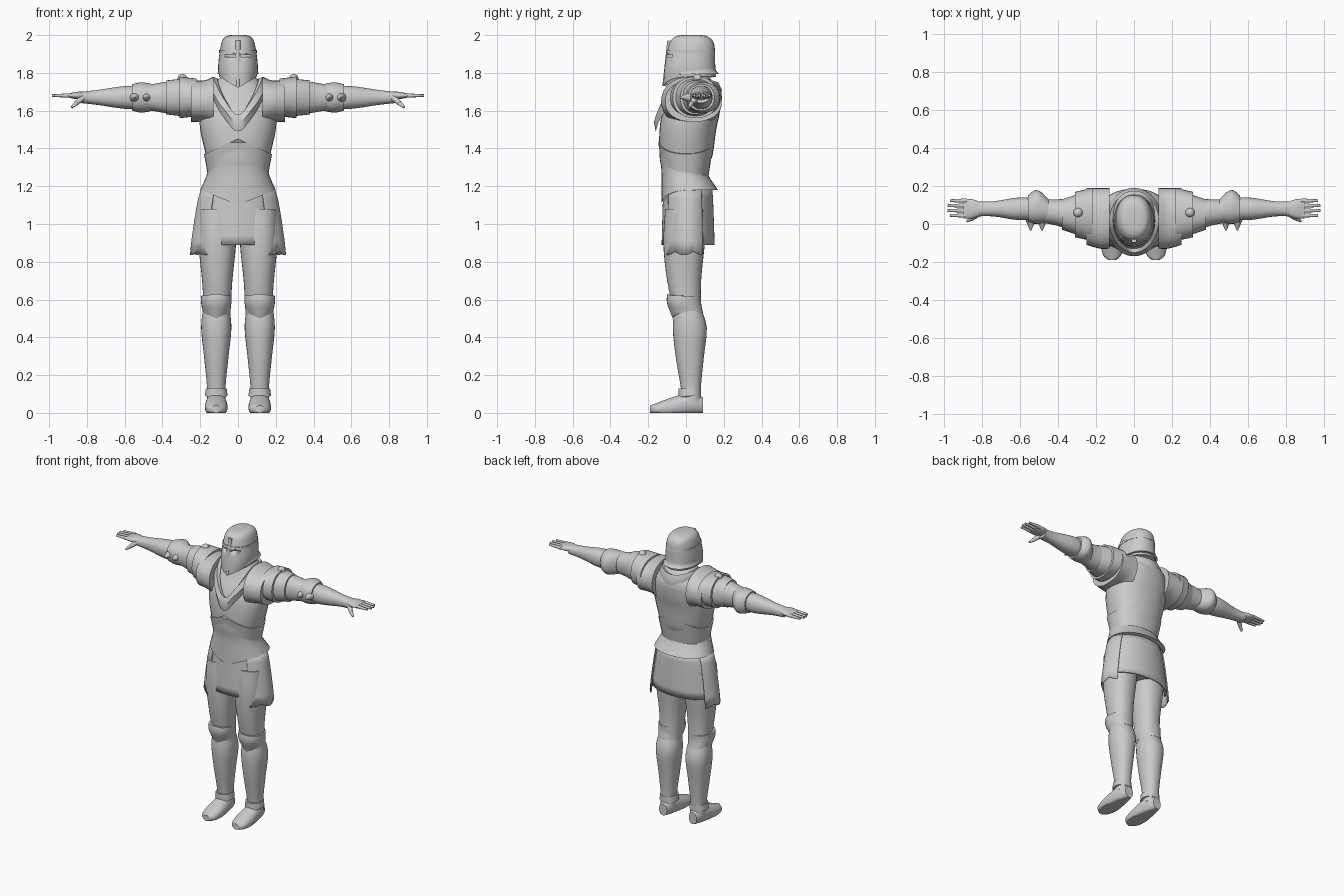
import bpy
import bmesh
import math
from mathutils import Vector

if "Cube" in bpy.data.objects:
    bpy.data.objects.remove(bpy.data.objects["Cube"], do_unlink=True)

grey = (.6, .6, .6, 1)
steel = bpy.data.materials.new("plain steel grey")
steel.use_nodes = True
steel.diffuse_color = grey
steel.node_tree.nodes["Principled BSDF"].inputs["Base Color"].default_value = grey


def finish(bm, name, mirror=False, thickness=0):
    """Turn a bmesh into a smooth, coloured and optionally mirrored object."""
    for vert in bm.verts:
        vert.co.z = max(vert.co.z, 0)
    bmesh.ops.recalc_face_normals(bm, faces=bm.faces)
    mesh = bpy.data.meshes.new(name)
    bm.to_mesh(mesh)
    bm.free()
    mesh.materials.append(steel)
    obj = bpy.data.objects.new(name, mesh)
    bpy.context.collection.objects.link(obj)
    bpy.ops.object.select_all(action="DESELECT")
    obj.select_set(True)
    bpy.context.view_layer.objects.active = obj
    bpy.ops.object.shade_smooth_by_angle(angle=math.radians(40))
    if thickness:
        solid = obj.modifiers.new("thickness", "SOLIDIFY")
        solid.thickness = thickness
        solid.offset = 0
    if mirror:
        obj.modifiers.new("mirror", "MIRROR")
    return obj


def bridge(bm, rings, closed=True):
    """Join successive rows of vertices with quads."""
    for lower, upper in zip(rings, rings[1:]):
        count = len(lower)
        for k in range(count if closed else count - 1):
            n = (k + 1) % count
            bm.faces.new((lower[k], lower[n], upper[n], upper[k]))


def smooth_sections(sections, steps=4):
    """Ease between cross-sections with a spline through all of them."""
    points = [Vector(tuple(s) + (0,) * (5 - len(s))) for s in sections]
    padded = [points[0]] + points + [points[-1]]
    for before, start, end, after in zip(padded, padded[1:], padded[2:], padded[3:]):
        tangent_in, tangent_out = (end - before) / 2, (after - start) / 2
        for k in range(steps):
            t = k / steps
            ease = t * t * (3 - 2 * t)
            yield (start.lerp(end, ease) + tangent_in * t * (1 - t) ** 2
                   - tangent_out * t * t * (1 - t))
    yield points[-1]


def loft(name, axis, centre, sections, mirror=False, both=False, segments=32):
    """Solid along an axis; sections are (position, offset, width, depth, pointed dip)."""
    bm = bmesh.new()
    rings = []
    for position, offset, width, depth, dip in smooth_sections(sections):
        ring = []
        for k in range(segments):
            angle = math.tau * k / segments
            c, s = math.cos(angle), math.sin(angle)
            across = math.copysign(abs(c) ** .9, c)
            along = math.copysign(abs(s) ** .9, s)
            p = position + (dip * (1 - abs(across)) if both or along < 0 else 0)
            u, v = centre + width * across, offset + depth * along
            ring.append(bm.verts.new({"x": (p, v, u), "y": (u, p, v), "z": (u, v, p)}[axis]))
        rings.append(ring)
    bridge(bm, rings)
    bm.faces.new(rings[0])
    bm.faces.new(rings[-1])
    return finish(bm, name, mirror)


def skirt_plate(name, start, end, bottom, top_width, bottom_width, mirror=False, scallop=0):
    """Flared curved plate hanging from the waist; angles run from the front."""
    bm = bmesh.new()
    rows, columns = 6, 30
    grid = []
    for j in range(rows + 1):
        fall = j / rows
        z = 1.19 + (bottom - 1.19) * fall
        width = top_width + (bottom_width - top_width) * fall ** .7
        depth = .08 + width / 4
        row = []
        for k in range(columns + 1):
            t = k / columns
            angle = math.radians(start + (end - start) * t)
            wave = scallop * abs(math.cos(math.tau * t)) * (j == rows)
            row.append(bm.verts.new((width * math.sin(angle), .01 - depth * math.cos(angle), z - wave)))
        grid.append(row)
    bridge(bm, grid, closed=False)
    return finish(bm, name, mirror, .008)


def rod(name, start, end, base_radius, tip_radius, mirror=True):
    """Tapered rod between two points."""
    a, b = Vector(start), Vector(end)
    bm = bmesh.new()
    bmesh.ops.create_cone(bm, cap_ends=True, segments=12, radius1=base_radius,
                          radius2=tip_radius, depth=(b - a).length)
    turn = (b - a).to_track_quat("Z", "Y").to_matrix().to_4x4()
    turn.translation = (a + b) / 2
    bmesh.ops.transform(bm, matrix=turn, verts=bm.verts)
    return finish(bm, name, mirror)


# Torso armour with a pointed belly plate
loft("cuirass", "z", 0, [
    (1.18, .02, .2, .15, -.08), (1.28, -.01, .16, .12), (1.36, 0, .17, .14), (1.5, .01, .2, .15),
    (1.6, .03, .2, .15), (1.7, .06, .16, .12), (1.79, .04, .08, .07)])
loft("belly_plate", "z", 0, [(1.26, 0, .16, .12), (1.37, 0, .18, .15, .08)], both=True)
loft("hips", "z", 0, [(1.2, .01, .17, .12), (.93, 0, .18, .1)])

# Pointed gorget draped around the neck opening
bm = bmesh.new()
collar = []
for grow, drop in ((0, 0), (.02, -.01), (.04, .03), (.03, .08)):
    ring = []
    for k in range(48):
        angle = math.tau * k / 48
        c = math.cos(angle)
        low = 1.6 if c > 0 else 1.74
        z = 1.77 + (low - 1.77) * abs(c) ** 1.8 - max(0, c - .9) * .3 - drop
        reach = grow + (.15 if c > 0 else .13)
        ring.append(bm.verts.new(((.11 + grow) * math.sin(angle), .02 - reach * c, z)))
    collar.append(ring)
bridge(bm, collar)
finish(bm, "gorget")

# Great helm with eye slits, nasal ridge, brow band and neck guard
helm = loft("helmet", "z", 0, [
    (1.78, .02, .1, .14, -.06), (1.84, .02, .105, .135, -.02), (1.95, .03, .09, .12),
    (1.99, .03, .07, .09), (2, .03, .04, .05)])
for side, label in ((1, "left"), (-1, "right")):
    bm = bmesh.new()
    bmesh.ops.create_cube(bm, size=1)
    bmesh.ops.scale(bm, vec=(.055, .07, .014), verts=bm.verts)
    bmesh.ops.translate(bm, vec=(side * .042, -.1, 1.89), verts=bm.verts)
    cutter = finish(bm, label + "_eye_slit_cutter")
    cutter.hide_render = True
    cutter.hide_viewport = True
    cut = helm.modifiers.new(label + " slit", "BOOLEAN")
    cut.object = cutter
    cut.operation = "DIFFERENCE"
    cut.solver = "EXACT"
rod("nasal_ridge", (0, -.115, 1.73), (0, -.085, 1.97), .01, .014, mirror=False)
loft("brow_band", "z", 0, [(1.905, .025, .1, .13), (1.92, .025, .1, .127)])
loft("neck_guard", "z", 0, [(1.795, .035, .11, .14, -.02), (1.81, .03, .105, .13), (1.83, .025, .1, .13)])

# Skirt plates
skirt_plate("front_skirt_plate", -52, 52, .89, .18, .22)
skirt_plate("back_skirt_plate", 100, 260, .89, .18, .23)
skirt_plate("side_tasset", 40, 123, .855, .19, .25, mirror=True, scallop=.02)

# Legs: thigh, knee cop, greave, ankle cuff and boot
leg_x = .115
loft("thigh", "z", .11, [
    (1.08, 0, .1, .11), (.9, -.01, .1, .11), (.7, -.01, .08, .09), (.52, .01, .07, .07)], mirror=True)
loft("knee_cop", "z", leg_x, [
    (.53, .01, .07, .08, -.03), (.58, -.01, .08, .09), (.62, -.01, .08, .09, .01)], mirror=True)
loft("greave", "z", leg_x, [
    (.55, .01, .07, .07), (.45, .02, .08, .09), (.3, .02, .065, .075), (.15, .025, .05, .055),
    (.06, .03, .05, .05)], mirror=True)
loft("ankle_cuff", "z", leg_x, [(.09, .02, .06, .06, -.02), (.13, .02, .055, .06)], mirror=True)
loft("boot", "y", leg_x, [
    (.09, .04, .03, .04), (.03, .05, .05, .06), (-.08, .03, .06, .05), (-.16, .02, .05, .03),
    (-.19, .02, .02, .02)], mirror=True)

# Layered shoulder plates with a round rivet
arm_z = 1.67
loft("inner_shoulder_plate", "x", 1.65, [
    (.13, .03, .13, .16), (.18, .03, .11, .16), (.25, .04, .11, .15)], mirror=True)
loft("middle_shoulder_plate", "x", arm_z, [(.22, .05, .1, .14), (.31, .05, .11, .12)], mirror=True)
loft("outer_shoulder_plate", "x", arm_z, [(.29, .05, .1, .11), (.38, .05, .09, .08)], mirror=True)
bm = bmesh.new()
bmesh.ops.create_uvsphere(bm, u_segments=16, v_segments=10, radius=.025)
bmesh.ops.translate(bm, vec=(.295, .06, 1.77), verts=bm.verts)
finish(bm, "shoulder_rivet", mirror=True)

# Arms with winged elbow cops
loft("upper_arm", "x", arm_z, [
    (.24, .05, .1, .12), (.33, .05, .09, .09), (.4, .06, .08, .07), (.51, .07, .06, .06)], mirror=True)
loft("elbow_cop", "x", arm_z, [(.45, .07, .07, .06), (.51, .09, .08, .09), (.56, .08, .07, .07)], mirror=True)
for x in (.485, .545):
    rod("elbow_wing_tip", (x, .04, arm_z), (x, -.035, arm_z), .036, .003)
loft("forearm", "x", arm_z, [
    (.48, .08, .06, .05), (.6, .08, .06, .06), (.74, .08, .04, .04), (.83, .08, .03, .04)], mirror=True)

# Hands
hand_z = 1.68
loft("palm", "x", hand_z, [(.8, .08, .02, .03), (.85, .08, .02, .05), (.9, .08, .01, .05)], mirror=True)
for i, label in enumerate(("index", "middle", "ring", "little")):
    y = .045 + i * .026
    tip = .99 - abs(i - 1.5) / 80
    rod(label + "_finger", (.88, y, hand_z), (tip, y, hand_z), .012, .007)
rod("thumb_base", (.82, .055, arm_z), (.855, .03, 1.64), .017, .013)
rod("thumb_tip", (.85, .033, 1.643), (.88, .015, 1.618), .013, .007)
